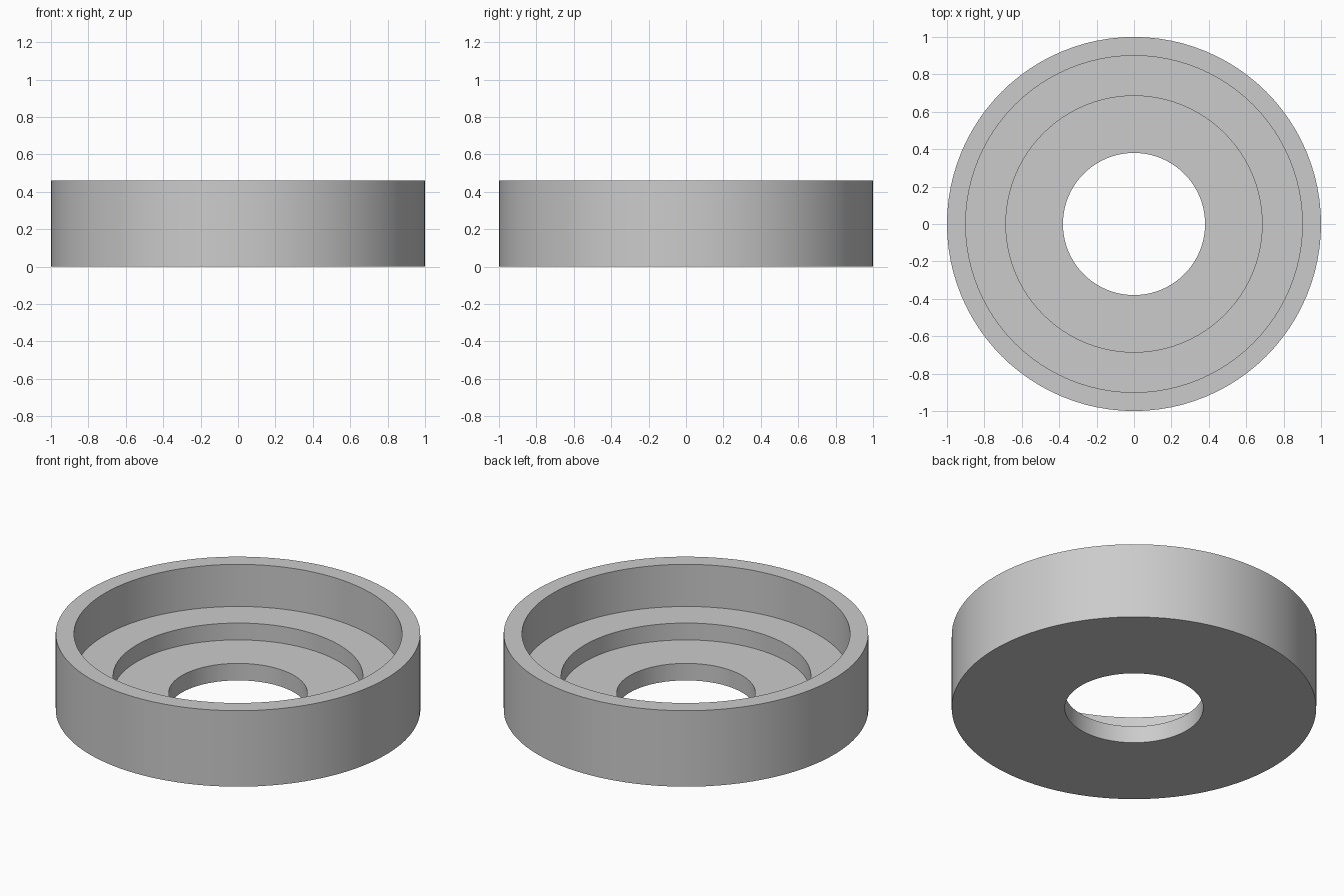
import bpy
import bmesh
from math import tau, radians
from mathutils import Matrix

cube = bpy.data.objects.get("Cube")
if cube:
    bpy.data.objects.remove(cube, do_unlink=True)

# Plain grey finish
grey = bpy.data.materials.new("plain_grey")
grey.use_nodes = True
colour = (0.6, 0.6, 0.6, 1)
grey.diffuse_color = colour
grey.node_tree.nodes["Principled BSDF"].inputs["Base Color"].default_value = colour

SEGMENTS = 96

# Cross-section (radius, height): outer wall, rim, ledge, floor, centre hole
profile = [(1, 0), (1, 0.46), (0.9, 0.46), (0.9, 0.205),
           (0.685, 0.205), (0.685, 0.103), (0.38, 0.103), (0.38, 0)]

# Sweep the closed cross-section into a stepped ring
bm = bmesh.new()
rings = []
for i in range(SEGMENTS):
    turn = Matrix.Rotation(tau * i / SEGMENTS, 3, "Z")
    rings.append([bm.verts.new(turn @ Matrix.Identity(3).col[0] * r
                               + Matrix.Identity(3).col[2] * z)
                  for r, z in profile])
for i, ring in enumerate(rings):
    after = rings[(i + 1) % SEGMENTS]
    for j in range(len(profile)):
        k = (j + 1) % len(profile)
        bm.faces.new((ring[j], after[j], after[k], ring[k]))
bmesh.ops.recalc_face_normals(bm, faces=bm.faces)

mesh = bpy.data.meshes.new("stepped_ring")
bm.to_mesh(mesh)
bm.free()
mesh.materials.append(grey)
ring_object = bpy.data.objects.new("stepped_ring", mesh)
bpy.context.collection.objects.link(ring_object)

# Smooth round walls with crisp step edges
bpy.ops.object.select_all(action="DESELECT")
ring_object.select_set(True)
bpy.context.view_layer.objects.active = ring_object
bpy.ops.object.shade_smooth_by_angle(angle=radians(30))
